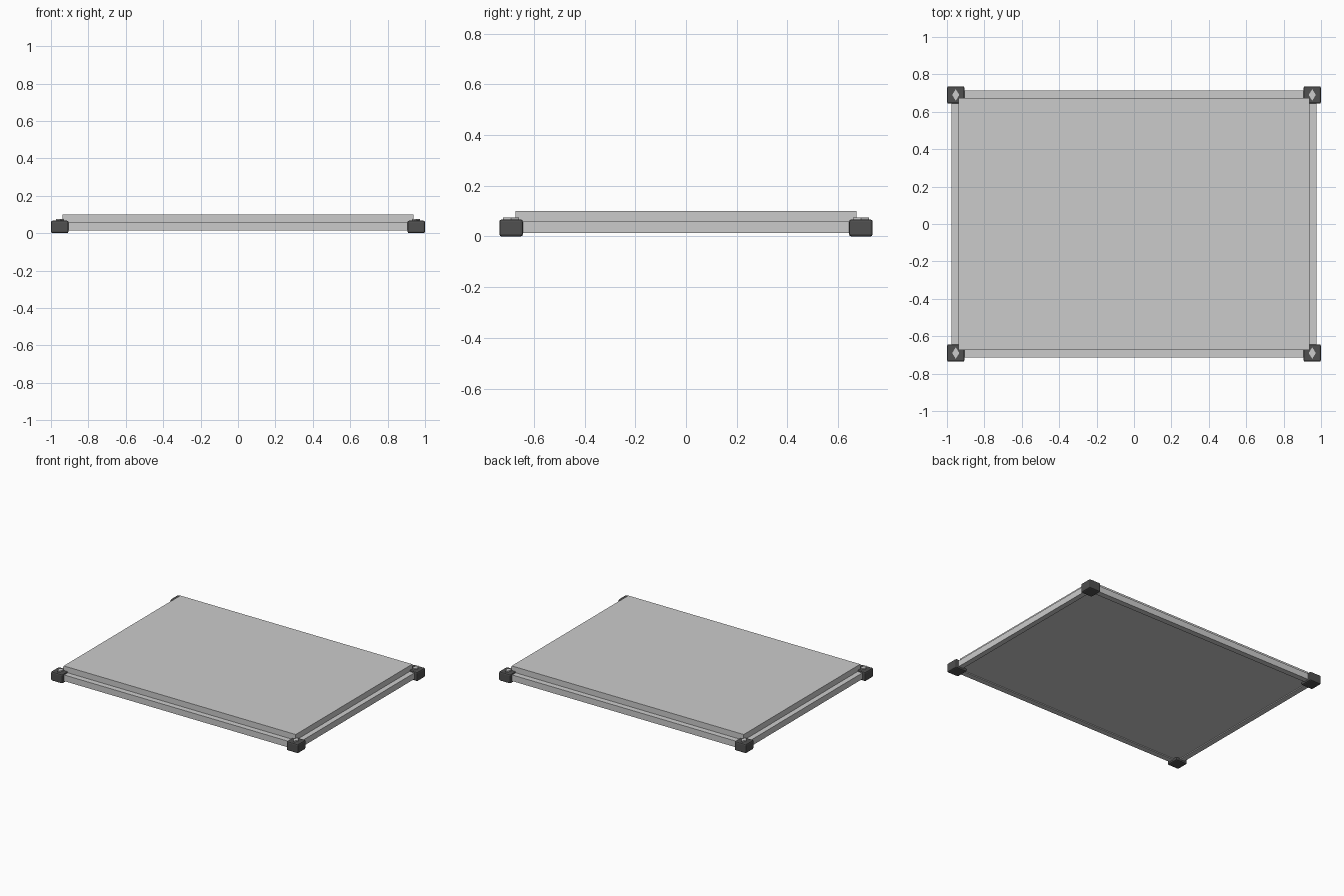
import bpy, math

if "Cube" in bpy.data.objects:
    bpy.data.objects.remove(bpy.data.objects["Cube"])

dark = bpy.data.materials.new("dark_rubber")
dark.diffuse_color = (0.08, 0.08, 0.08, 1)
dark.use_nodes = True
dark.node_tree.nodes["Principled BSDF"].inputs["Base Color"].default_value = dark.diffuse_color


def box(name, x0, x1, y0, y1, z0, z1, bevel=0):
    bpy.ops.mesh.primitive_cube_add(size=1, location=((x0 + x1) / 2, (y0 + y1) / 2, (z0 + z1) / 2))
    ob = bpy.context.object
    ob.name = name
    ob.scale = (x1 - x0, y1 - y0, z1 - z0)
    bpy.ops.object.transform_apply(location=False, rotation=False, scale=True)
    if bevel:
        mod = ob.modifiers.new("Bevel", "BEVEL")
        mod.width = bevel
        mod.segments = 2
    return ob


# Raised deck panel, underside slightly recessed between the rails
box("deck_panel", -0.938, 0.938, -0.673, 0.673, 0.02, 0.10)

# Perimeter rails
for s, side in ((-1, "front"), (1, "back")):
    y0, y1 = sorted((s * 0.673, s * 0.714))
    box(side + "_rail", -0.938, 0.938, y0, y1, 0.013, 0.058)
for s, side in ((-1, "left"), (1, "right")):
    x0, x1 = sorted((s * 0.938, s * 0.976))
    box(side + "_rail", x0, x1, -0.673, 0.673, 0.013, 0.058)

# Corner bumpers with diamond studs on top
for sx, xn in ((-1, "left"), (1, "right")):
    for sy, yn in ((-1, "front"), (1, "back")):
        x0, x1 = sorted((sx * 0.906, sx * 1.0))
        y0, y1 = sorted((sy * 0.643, sy * 0.736))
        bumper = box(f"{yn}_{xn}_corner_bumper", x0, x1, y0, y1, 0, 0.067, 0.009)
        bumper.data.materials.append(dark)
        bpy.ops.mesh.primitive_cylinder_add(vertices=4, radius=1, depth=1,
                                            location=(sx * 0.953, sy * 0.69, 0.065))
        stud = bpy.context.object
        stud.name = f"{yn}_{xn}_corner_stud"
        stud.scale = (0.019, 0.031, 0.02)
